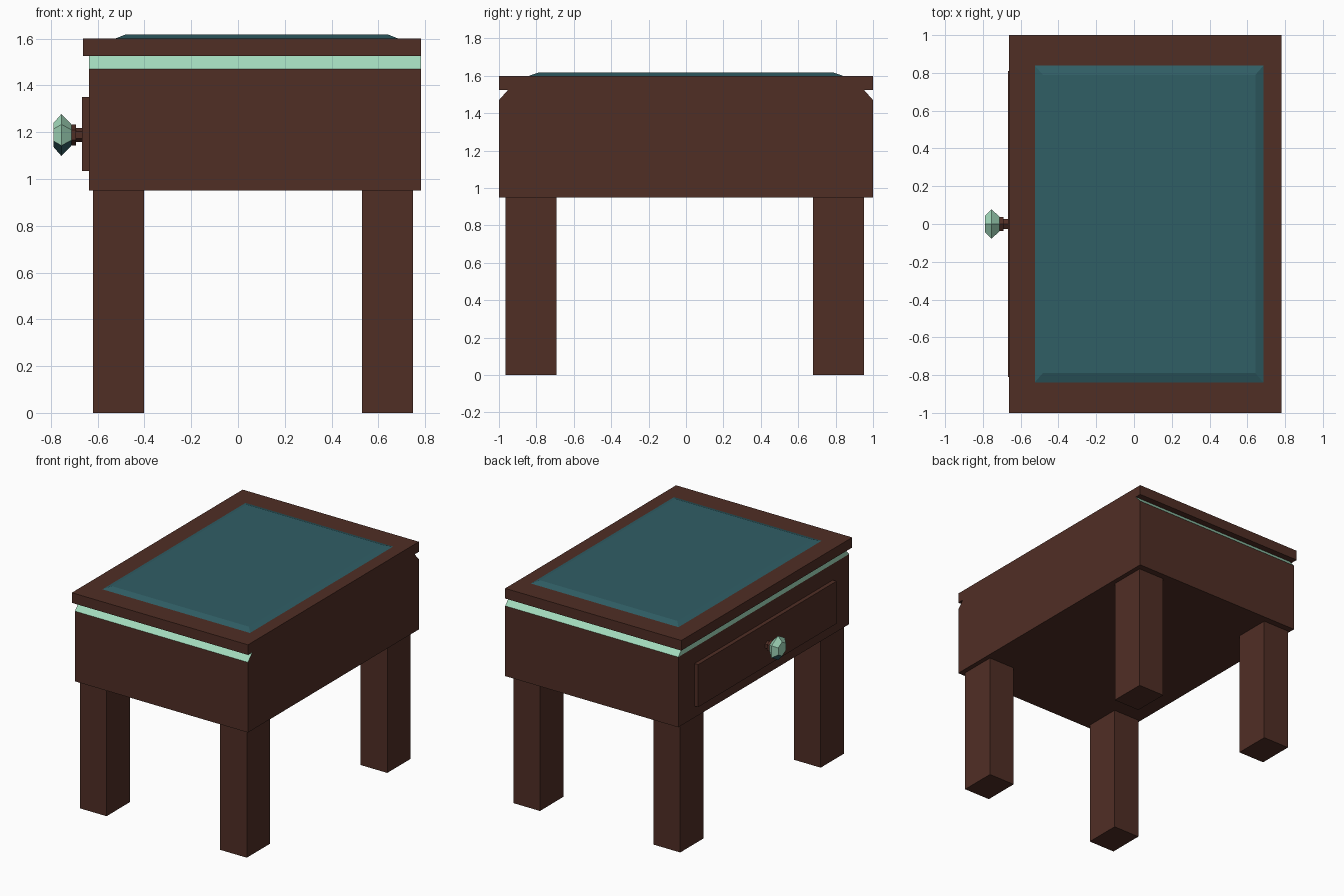
import bpy, bmesh, math

if "Cube" in bpy.data.objects:
    bpy.data.objects.remove(bpy.data.objects["Cube"])

def mat(name, rgb):
    m = bpy.data.materials.new(name)
    lin = [(c / 255 / 12.92 if c < 11 else ((c / 255 + 0.055) / 1.055) ** 2.4) for c in rgb]
    m.diffuse_color = (*lin, 1)
    m.use_nodes = True
    m.node_tree.nodes["Principled BSDF"].inputs["Base Color"].default_value = m.diffuse_color
    return m

BROWN = mat("dark brown wood", (80, 46, 37))
TEAL = mat("deep teal", (48, 94, 101))
MINT = mat("pale mint", (164, 220, 190))

def mesh_object(name, verts, faces, mats, rule=None):
    bm = bmesh.new()
    vs = [bm.verts.new(v) for v in verts]
    for f in faces:
        bm.faces.new([vs[i] for i in f])
    bmesh.ops.recalc_face_normals(bm, faces=bm.faces)
    bm.normal_update()
    if rule:
        for f in bm.faces:
            f.material_index = rule(f)
    me = bpy.data.meshes.new(name)
    bm.to_mesh(me)
    bm.free()
    for m in mats:
        me.materials.append(m)
    ob = bpy.data.objects.new(name, me)
    bpy.context.collection.objects.link(ob)
    return ob

def loft(name, rings, mats, rule=None):
    """Skin matching closed rings of points and cap both ends."""
    n = len(rings[0])
    verts = [p for r in rings for p in r]
    faces = [tuple(range(n)), tuple(range(len(verts) - n, len(verts)))]
    for k in range(len(rings) - 1):
        for i in range(n):
            j = (i + 1) % n
            faces.append((k * n + i, k * n + j, (k + 1) * n + j, (k + 1) * n + i))
    return mesh_object(name, verts, faces, mats, rule)

def rect(x0, x1, y0, y1, z):
    return [(x0, y0, z), (x1, y0, z), (x1, y1, z), (x0, y1, z)]

def box(name, x0, x1, y0, y1, z0, z1, m):
    return loft(name, [rect(x0, x1, y0, y1, z0), rect(x0, x1, y0, y1, z1)], [m])

def hex_turn(name, profile, mats, rule=None):
    """Six-sided turned shape along x, centred on the knob axis."""
    rings = [[(x, r * math.sin(a), 1.188 + r * math.cos(a))
              for a in (i * math.pi / 3 for i in range(6))] for x, r in profile]
    return loft(name, rings, mats, rule)

# Cabinet body, with an inlaid strip under the top (plain on the right side)
loft("body", [rect(-0.637, 0.782, -1, 1, 0.95),
              rect(-0.637, 0.782, -1, 1, 1.47),
              rect(-0.637, 0.782, -0.951, 0.951, 1.525)], [BROWN, MINT],
     lambda f: int(1.475 < f.calc_center_median().z < 1.52 and f.normal.x < 0.5))

# Top slab and bevelled inlay
box("top_slab", -0.662, 0.782, -1, 1, 1.525, 1.60, BROWN)
loft("top_inlay", [rect(-0.525, 0.685, -0.838, 0.838, 1.595),
                   rect(-0.525, 0.685, -0.838, 0.838, 1.60),
                   rect(-0.483, 0.643, -0.79, 0.79, 1.617)], [TEAL])

# Legs
for side, x0, x1 in (("left", -0.62, -0.402), ("right", 0.53, 0.748)):
    for end, y0, y1 in (("front", -0.965, -0.692), ("back", 0.68, 0.953)):
        box(f"{end}_{side}_leg", x0, x1, y0, y1, 0, 0.95, BROWN)

# Drawer front on the left side
box("drawer_front", -0.667, -0.63, -0.81, 0.81, 1.035, 1.35, BROWN)

# Knob: stem with collar, and faceted gem with dark underside
hex_turn("knob_stem", [(-0.66, 0.03), (-0.692, 0.03), (-0.692, 0.044), (-0.72, 0.044)], [BROWN])
hex_turn("knob_gem", [(-0.712, 0.045), (-0.755, 0.09), (-0.788, 0.052)], [MINT, TEAL],
         lambda f: int(f.normal.z < -0.2))
